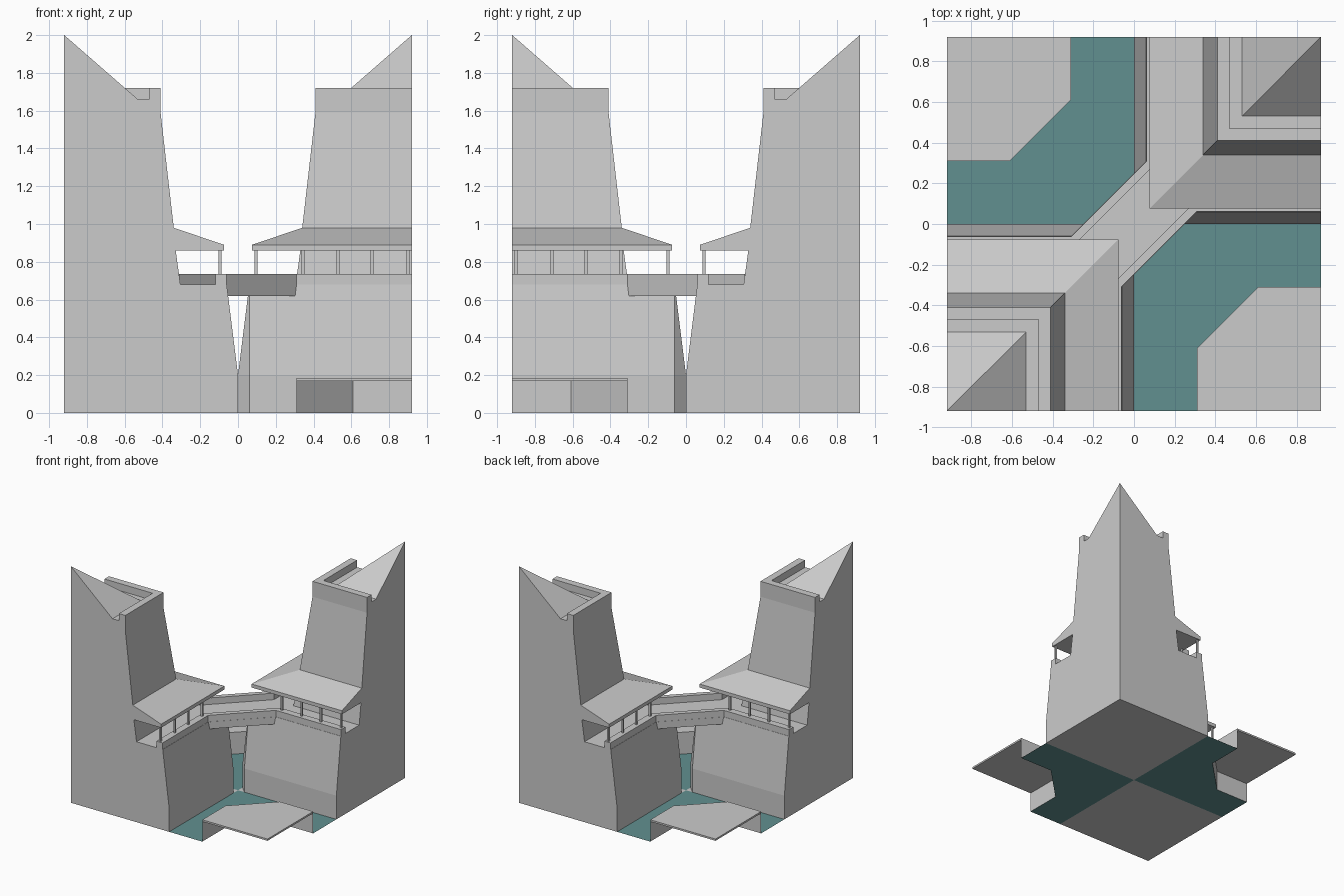
import bpy, bmesh

if "Cube" in bpy.data.objects:
    bpy.data.objects.remove(bpy.data.objects["Cube"])

E = 0.92   # half width of the square tile
C = 0.06   # corner cut at the foot of each tower


def make(name, faces, mat=None):
    """Build one object from faces given as point lists, welding shared points."""
    bm = bmesh.new()
    verts = {}
    for f in faces:
        vs = []
        for p in f:
            k = tuple(round(c, 4) for c in p)
            if k not in verts:
                verts[k] = bm.verts.new(k)
            if verts[k] not in vs:
                vs.append(verts[k])
        if len(vs) > 2:
            face = bm.faces.new(vs)
            if face.calc_area() < 1e-6:
                bm.faces.remove(face)
    bmesh.ops.recalc_face_normals(bm, faces=bm.faces[:])
    me = bpy.data.meshes.new(name)
    bm.to_mesh(me)
    bm.free()
    ob = bpy.data.objects.new(name, me)
    bpy.context.collection.objects.link(ob)
    if mat:
        me.materials.append(mat)
    return ob


def walls(path, z0, z1):
    return [[(*a, z0), (*b, z0), (*b, z1), (*a, z1)] for a, b in zip(path, path[1:])]


def prism(plan, z0, z1):
    return (walls(plan + plan[:1], z0, z1)
            + [[(*p, z0) for p in plan], [(*p, z1) for p in plan]])


def turn(faces, s):
    """Half turn about z when s is -1."""
    return [[(s * x, s * y, z) for x, y, z in f] for f in faces]


# Tower: stepped profile (distance from tile centre, height, corner cut) mitred round a corner
profile = [(E, 0, 0), (0, 0, 0), (0, 0, C), (0, 0.20, C), (C, 0.68, C), (0.305, 0.68, 0),
           (0.33, 0.86, 0), (0.075, 0.86, 0), (0.075, 0.89, 0), (0.34, 0.98, 0),
           (0.41, 1.59, 0), (0.41, 1.72, 0), (0.47, 1.72, 0), (0.47, 1.66, 0),
           (0.53, 1.66, 0), (E, 2.0, 0)]
rings = []
for d, z, c in profile:
    c = max(c, d)
    rings.append([(d, E, z), (d, c, z), (c, d, z), (E, d, z)])
tower = [[a[i], a[i + 1], b[i + 1], b[i]]
         for a, b in zip(rings, rings[1:]) for i in range(3)]
# flat cut sides on the tile border
tower += [[r[i] for r in rings if r is not rings[2]] for i in (0, 3)]

# Gallery posts standing on the parapet
posts = []
h = 0.0075
for t in (0.345, 0.53, 0.71, 0.90):
    for x, y in ((0.095, t), (t, 0.095)):
        posts += prism([(x - h, y - h), (x + h, y - h), (x + h, y + h), (x - h, y + h)],
                       0.735, 0.86)

# Parapet: runs along one tower, over the bridge and along the other tower
parapet = prism([(0.062, E), (0.062, 0.31), (-0.31, -0.062), (-E, -0.062),
                 (-E, -0.12), (-0.31, -0.12), (0.12, 0.31), (0.12, E)], 0.68, 0.735)

# Corner platform edge and the water around it
edge = [(E, -0.31), (0.61, -0.31), (0.31, -0.61), (0.31, -E)]
slab = prism(edge + [(E, -E)], 0.17, 0.185)
bank = walls(edge, 0, 0.17)
water = [[(x, y, 0) for x, y in [(0, 0), (E, 0)] + edge + [(0, -E)]]]

teal = bpy.data.materials.new("water_teal")
teal.diffuse_color = (0.12, 0.28, 0.28, 1)
teal.use_nodes = True
teal.node_tree.nodes["Principled BSDF"].inputs["Base Color"].default_value = teal.diffuse_color

for s, side in ((1, "back"), (-1, "front")):
    make(side + "_tower", turn(tower, s))
    make(side + "_gallery_posts", turn(posts, s))
    make(side + "_parapet", turn(parapet, s))
    make(side + "_platform_slab", turn(slab, s))
    make(side + "_platform_bank", turn(bank, s))
    make(side + "_water", turn(water, s), teal)

# Diagonal bridge deck joining the two galleries
make("bridge_deck", prism([(-0.31, -C), (C, 0.31), (0.31, C), (-C, -0.31)], 0.62, 0.68))
